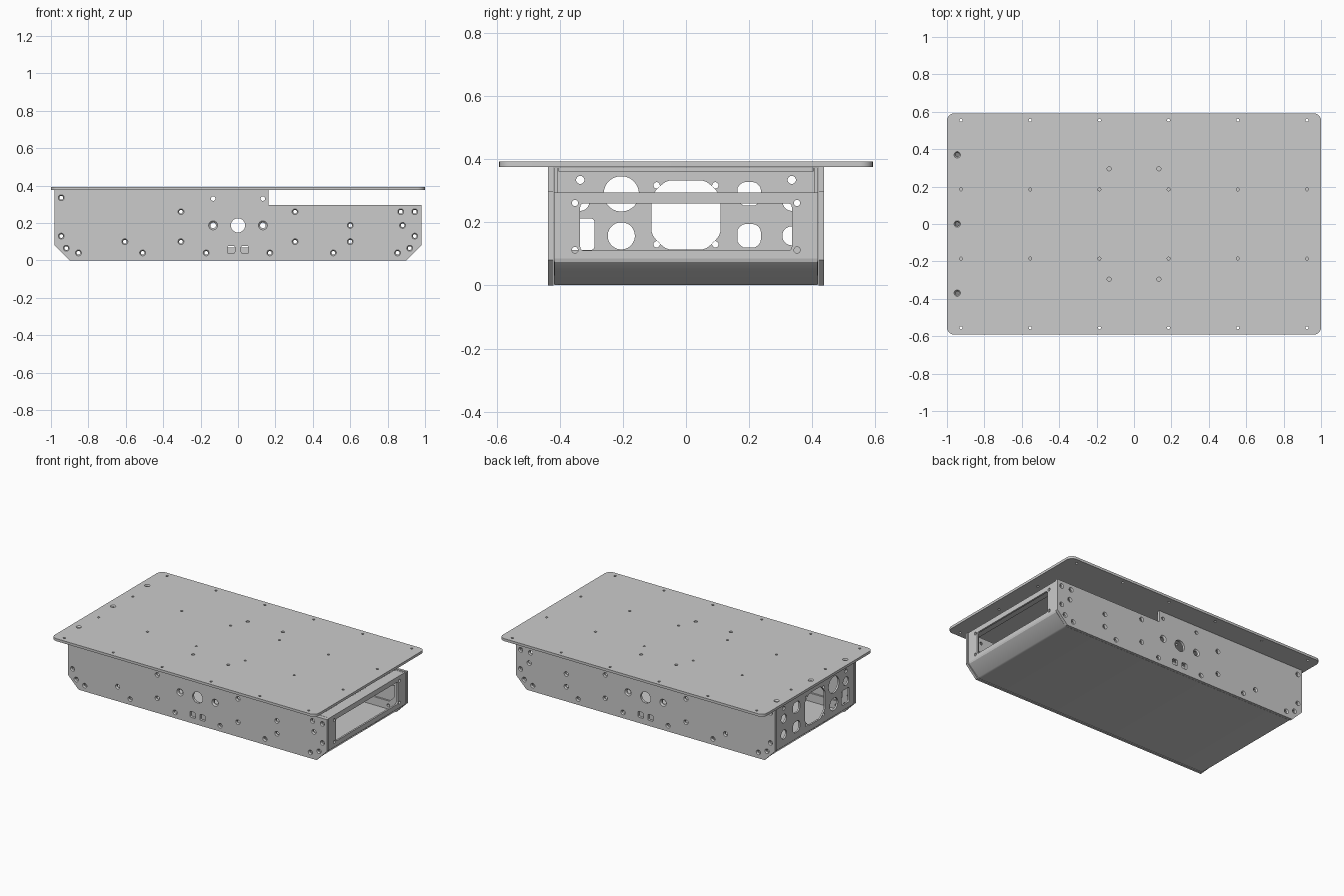
import bpy, bmesh
from math import sin, cos, pi
from mathutils import Vector

if "Cube" in bpy.data.objects:
    bpy.data.objects.remove(bpy.data.objects["Cube"])

X, Y, Z = Vector((1, 0, 0)), Vector((0, 1, 0)), Vector((0, 0, 1))


def circle(u, v, r, clip=9, n=32):
    """Round hole, optionally with flats at +-clip."""
    lim = lambda a: max(-clip, min(clip, a))
    pts = []
    for i in range(n):
        a = 2 * pi * (i + 0.5) / n
        p = (u + lim(r * cos(a)), v + lim(r * sin(a)))
        if p not in pts:
            pts.append(p)
    return pts


def rrect(u, v, hu, hv, r, n=6):
    """Rectangle with rounded corners."""
    pts = []
    for k, (su, sv) in enumerate([(1, 1), (-1, 1), (-1, -1), (1, -1)]):
        for i in range(n + 1):
            a = pi / 2 * (k + i / n)
            pts.append((u + su * (hu - r) + r * cos(a), v + sv * (hv - r) + r * sin(a)))
    return pts


def plain(loop):
    return loop, loop


def sink(u, v, r):
    """Countersunk screw hole: wide outside, narrow inside."""
    return circle(u, v, r, n=24), circle(u, v, r * 0.62, n=24)


def plate(name, outline, holes, origin, U, V, W, t):
    """Sheet with holes; W points outward, thickness t runs inward."""
    bm = bmesh.new()
    origin = Vector(origin)
    loops = [plain(outline)] + holes
    rings, caps = [], ([], [])
    for outer, inner in loops:
        trio = []
        for src, w in ((outer, 0), (inner, -0.5 * t), (inner, -t)):
            if outer is inner and w == -0.5 * t:
                continue
            trio.append([bm.verts.new(origin + U * p[0] + V * p[1] + W * w) for p in src])
        rings.append(trio)
        for edges, ring in zip(caps, (trio[0], trio[-1])):
            edges += [bm.edges.new((ring[i - 1], ring[i])) for i in range(len(ring))]
    for edges in caps:
        bmesh.ops.triangle_fill(bm, use_beauty=True, edges=edges, normal=W)
    for trio in rings:
        for a, b in zip(trio, trio[1:]):
            for i in range(len(a)):
                bm.faces.new((a[i - 1], a[i], b[i], b[i - 1]))
    bmesh.ops.recalc_face_normals(bm, faces=bm.faces[:])
    me = bpy.data.meshes.new(name)
    bm.to_mesh(me)
    bm.free()
    ob = bpy.data.objects.new(name, me)
    bpy.context.collection.objects.link(ob)
    return ob


# Top cover with fixing holes
holes = [plain(circle(x, y, 0.008, n=16))
         for x in (-.925, -.555, -.185, .185, .555, .925)
         for y in (-.555, -.185, .185, .555)]
holes += [plain(circle(x, y, 0.011, n=16)) for x in (-.133, .133) for y in (-.295, .295)]
holes += [sink(-.945, y, 0.017) for y in (-.37, 0, .37)]
plate("top_cover", rrect(0, 0, 1, 0.592, 0.04), holes, (0, 0, 0.392), X, Y, Z, 0.017)

# Side plates with a stepped top edge and cut lower corners, plus inner flanges
side = [(-.90, 0), (.90, 0), (.98, .08), (.98, .297), (.163, .297),
        (.163, .375), (-.98, .375), (-.98, .08)]
flange = [(-.893, .003), (.893, .003), (.972, .08), (.972, .295), (.90, .295), (.90, .11),
          (.86, .07), (-.86, .07), (-.90, .11), (-.90, .374), (-.972, .374), (-.972, .08)]
edge_screws = [(-.945, .335), (.945, .26)]
for s in (-1, 1):
    edge_screws += [(s * .945, .13), (s * .918, .065)]
    edge_screws += [(s * x, .04) for x in (.17, .51, .853)]
field_screws = [(-.305, .26), (-.305, .1), (.305, .26), (.305, .1), (.6, .187),
                (.6, .1), (-.605, .1), (.87, .26), (.88, .187)]
for s, tag in ((-1, "front"), (1, "back")):
    holes = [sink(u, v, 0.016) for u, v in edge_screws + field_screws]
    holes += [sink(u, .187, 0.024) for u in (-.133, .133)]
    holes += [plain(circle(u, .33, 0.012, n=24)) for u in (-.133, .133)]
    holes += [plain(circle(0, .187, 0.038))]
    holes += [plain(rrect(u, .058, .02, .02, .008)) for u in (-.037, .037)]
    plate(tag + "_side_plate", side, holes, (0, s * 0.437, 0), X, Z, Y * s, 0.017)
    holes = [plain(circle(u, v, 0.01, n=24)) for u, v in edge_screws]
    plate(tag + "_side_flange", flange, holes, (0, s * 0.418, 0), X, Z, Y * s, 0.012)

# Bent bottom pan, swept across the width
pan = [(-.975, .085), (-.972, .074), (-.90, .006), (-.888, .002),
       (.888, .002), (.90, .006), (.972, .074), (.975, .085),
       (.963, .085), (.961, .08), (.894, .018), (.885, .014),
       (-.885, .014), (-.894, .018), (-.961, .08), (-.963, .085)]
plate("bottom_pan", pan, [], (0, -0.416, 0), X, Z, -Y, 0.832 * 1.0)

# Right end frame with a wide window
holes = [plain(rrect(0, .185, .335, .075, .012))]
holes += [plain(circle(y, z, 0.01, n=20)) for y in (-.352, .352) for z in (.112, .261)]
plate("right_end_frame", rrect(0, .19, .416, .105, .004), holes, (0.975, 0, 0), Y, Z, X, 0.012)

# Left end panel with fan opening and connector holes
holes = [plain(circle(0, .223, .123, clip=.109, n=64))]
holes += [plain(circle(y, z, .01, n=20)) for y in (-.093, .093) for z in (.13, .317)]
holes += [plain(circle(-.205, .29, .056)), plain(circle(-.205, .157, .043)),
          plain(circle(.2, .29, .041, clip=.037)), plain(circle(.2, .157, .041, clip=.037)),
          plain(circle(.335, .157, .03)), plain(circle(.335, .265, .029)),
          plain(circle(-.335, .265, .029)), plain(rrect(-.33, .162, .04, .05, .012))]
holes += [plain(circle(y, .334, .013, n=20)) for y in (-.335, .335)]
plate("left_end_panel", rrect(0, .229, .416, .144, .004), holes, (-0.975, 0, 0), Y, Z, -X, 0.012)

# Top flanges of both ends
plate("left_top_flange", rrect(-.938, 0, .036, .404, .008),
      [plain(circle(-.945, y, .01, n=20)) for y in (-.37, 0, .37)], (0, 0, 0.373), X, Y, Z, 0.012)
plate("right_top_flange", rrect(.938, 0, .036, .404, .008), [], (0, 0, 0.295), X, Y, Z, 0.012)

# Smooth the hole walls and keep plate edges crisp
for ob in bpy.context.collection.objects:
    ob.select_set(True)
    bpy.context.view_layer.objects.active = ob
bpy.ops.object.shade_smooth_by_angle(angle=pi / 7)
